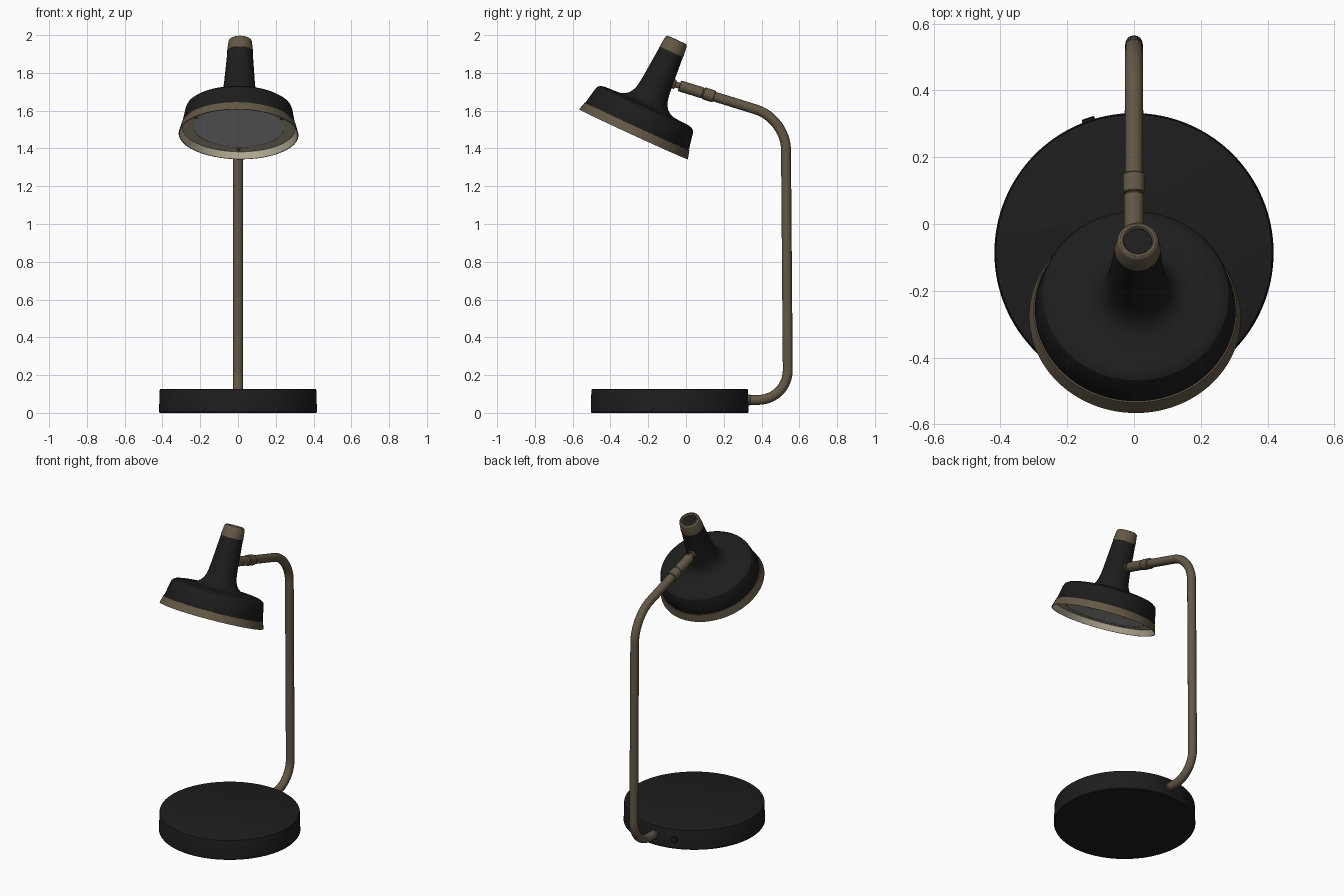
import bpy, bmesh, math
from mathutils import Vector, Matrix

if "Cube" in bpy.data.objects:
    bpy.data.objects.remove(bpy.data.objects["Cube"])


def material(name, r, g, b):
    m = bpy.data.materials.new(name)
    m.diffuse_color = (r, g, b, 1)
    m.use_nodes = True
    m.node_tree.nodes["Principled BSDF"].inputs["Base Color"].default_value = m.diffuse_color
    return m


BLACK = material("matte black", 0.0122, 0.0122, 0.0122)
BRASS = material("aged brass", 0.125, 0.097, 0.060)
PALE = material("pale inner lip", 0.50, 0.45, 0.33)
GREY = material("diffuser white", 0.52, 0.52, 0.52)


def lathe(name, profile, mats, origin=(0, 0, 0), axis=(0, 0, 1), loop=False, n=96, seg_mat={}):
    """Revolve (radius, height) points around an axis; seg_mat maps segment -> material slot."""
    bm = bmesh.new()
    rot = Vector(axis).to_track_quat('Z', 'Y').to_matrix().to_4x4()
    mat = Matrix.Translation(origin) @ rot
    rings = [[bm.verts.new(mat @ Vector((r * math.cos(2 * math.pi * i / n),
                                         r * math.sin(2 * math.pi * i / n), h)))
              for i in range(n)] for r, h in profile]
    count = len(rings)
    for k in range(count if loop else count - 1):
        a, b = rings[k], rings[(k + 1) % count]
        for i in range(n):
            j = (i + 1) % n
            f = bm.faces.new((a[i], a[j], b[j], b[i]))
            f.material_index = seg_mat.get(k, 0)
    bmesh.ops.remove_doubles(bm, verts=bm.verts, dist=1e-5)
    bmesh.ops.recalc_face_normals(bm, faces=bm.faces)
    for f in bm.faces:
        f.smooth = True
    for e in bm.edges:
        if len(e.link_faces) == 2 and e.calc_face_angle() > math.radians(32):
            e.smooth = False
    me = bpy.data.meshes.new(name)
    bm.to_mesh(me)
    bm.free()
    for m in mats:
        me.materials.append(m)
    ob = bpy.data.objects.new(name, me)
    bpy.context.collection.objects.link(ob)
    return ob


def rod(name, start, end, r, m, bevel=0.003, n=32):
    """Solid cylinder between two points with softened ends."""
    a, d = Vector(start), Vector(end) - Vector(start)
    L = d.length
    return lathe(name, [(0, 0), (r - bevel, 0), (r, bevel), (r, L - bevel), (r - bevel, L), (0, L)],
                 [m], a, d, n=n)


def rounded_path(points, tangents, steps=16):
    """Polyline whose inner corners are replaced with smooth bends."""
    pts = [Vector(p) for p in points]
    out = [pts[0]]
    for i in range(1, len(pts) - 1):
        c, t = pts[i], tangents[i - 1]
        p0 = c + (pts[i - 1] - c).normalized() * t
        p3 = c + (pts[i + 1] - c).normalized() * t
        p1, p2 = p0.lerp(c, 0.57), p3.lerp(c, 0.57)
        for s in range(steps + 1):
            u = s / steps
            v = 1 - u
            out.append(v**3 * p0 + 3 * v * v * u * p1 + 3 * v * u * u * p2 + u**3 * p3)
    return out + [pts[-1]]


def tube(name, path, r, m):
    cu = bpy.data.curves.new(name, 'CURVE')
    cu.dimensions = '3D'
    cu.bevel_depth = r
    cu.bevel_resolution = 6
    cu.use_fill_caps = True
    sp = cu.splines.new('POLY')
    sp.points.add(len(path) - 1)
    for p, co in zip(sp.points, path):
        p.co = (*co, 1)
    sp.use_smooth = True
    cu.materials.append(m)
    ob = bpy.data.objects.new(name, cu)
    bpy.context.collection.objects.link(ob)
    bpy.ops.object.select_all(action='DESELECT')
    ob.select_set(True)
    bpy.context.view_layer.objects.active = ob
    bpy.ops.object.convert(target='MESH')


# Round base
lathe("base", [(0, 0), (0.414, 0), (0.418, 0.005), (0.415, 0.120), (0.413, 0.125),
               (0.408, 0.127), (0, 0.127)], [BLACK], (0, -0.086, 0), n=128)

# Socket for the pole and cable nub on the back of the base
rod("pole_socket", (0, 0.30, 0.068), (0, 0.341, 0.068), 0.029, BRASS)
d = Vector((-0.135, 0.393, 0)).normalized()
c = Vector((0, -0.086, 0.062))
rod("cable_nub", c + d * 0.39, c + d * 0.427, 0.020, BLACK)


# Bent pole; the upper arm slopes up towards the head
def arm(y):
    return Vector((0, y, 1.617 - 0.31 * (y - 0.336)))


tube("bent_pole", rounded_path([(0, 0.31, 0.068), (0, 0.540, 0.070), arm(0.528), arm(0.02)],
                               [0.16, 0.165]), 0.0262, BRASS)
rod("arm_end_sleeve", arm(0.09), arm(-0.035), 0.0295, BRASS)
rod("arm_collar", arm(0.150), arm(0.092), 0.0325, BRASS)

# Pivot between arm and shade neck
rod("pivot_stem", arm(-0.02), arm(-0.085), 0.016, BRASS, 0.002)
rod("pivot_washer", arm(-0.056), arm(-0.070), 0.025, BRASS, 0.002)

# Tilted lamp head, turned around its own axis
rim = Vector((0.003, -0.278, 1.475))
up = Vector((0.009, 0.230, 0.500)).normalized()

lathe("shade", [(0, 0.046), (0.299, 0.046), (0.3005, 0.050), (0.284, 0.135), (0.278, 0.150),
                (0.264, 0.160), (0.247, 0.164), (0.200, 0.166), (0.155, 0.170), (0.132, 0.179),
                (0.114, 0.193), (0.101, 0.211), (0.092, 0.233), (0.086, 0.263), (0.081, 0.307),
                (0.067, 0.483), (0, 0.483)], [BLACK], rim, up)

# Brass rim with a pale lining inside
lathe("shade_rim", [(0.317, 0), (0.304, 0.047), (0.238, 0.047), (0.238, 0.035),
                    (0.298, 0.035), (0.313, 0)], [BRASS, PALE], rim, up, loop=True,
      seg_mat={2: 1, 3: 1, 4: 1})
lathe("diffuser", [(0, 0.037), (0.245, 0.037), (0.245, 0.044), (0, 0.044)], [GREY], rim, up)

# Brass cap with a dark sunken plug on top
lathe("neck_cap", [(0.0690, 0.481), (0.0620, 0.540), (0.059, 0.546), (0.053, 0.550),
                   (0.046, 0.550), (0.042, 0.544), (0.042, 0.481)],
      [BRASS], rim, up, loop=True, n=64)
lathe("cap_plug", [(0, 0.478), (0.0425, 0.478), (0.0425, 0.538), (0, 0.538)], [BLACK], rim, up, n=64)

# Small screws holding the diffuser
side = up.cross(Vector((1, 0, 0))).normalized()
for i in range(3):
    v = Matrix.Rotation(i * 2 * math.pi / 3, 3, up) @ side
    p = rim + v * 0.262
    rod(f"diffuser_screw_{i + 1}", p + up * 0.038, p + up * 0.030, 0.009, BRASS, 0.002, 16)
